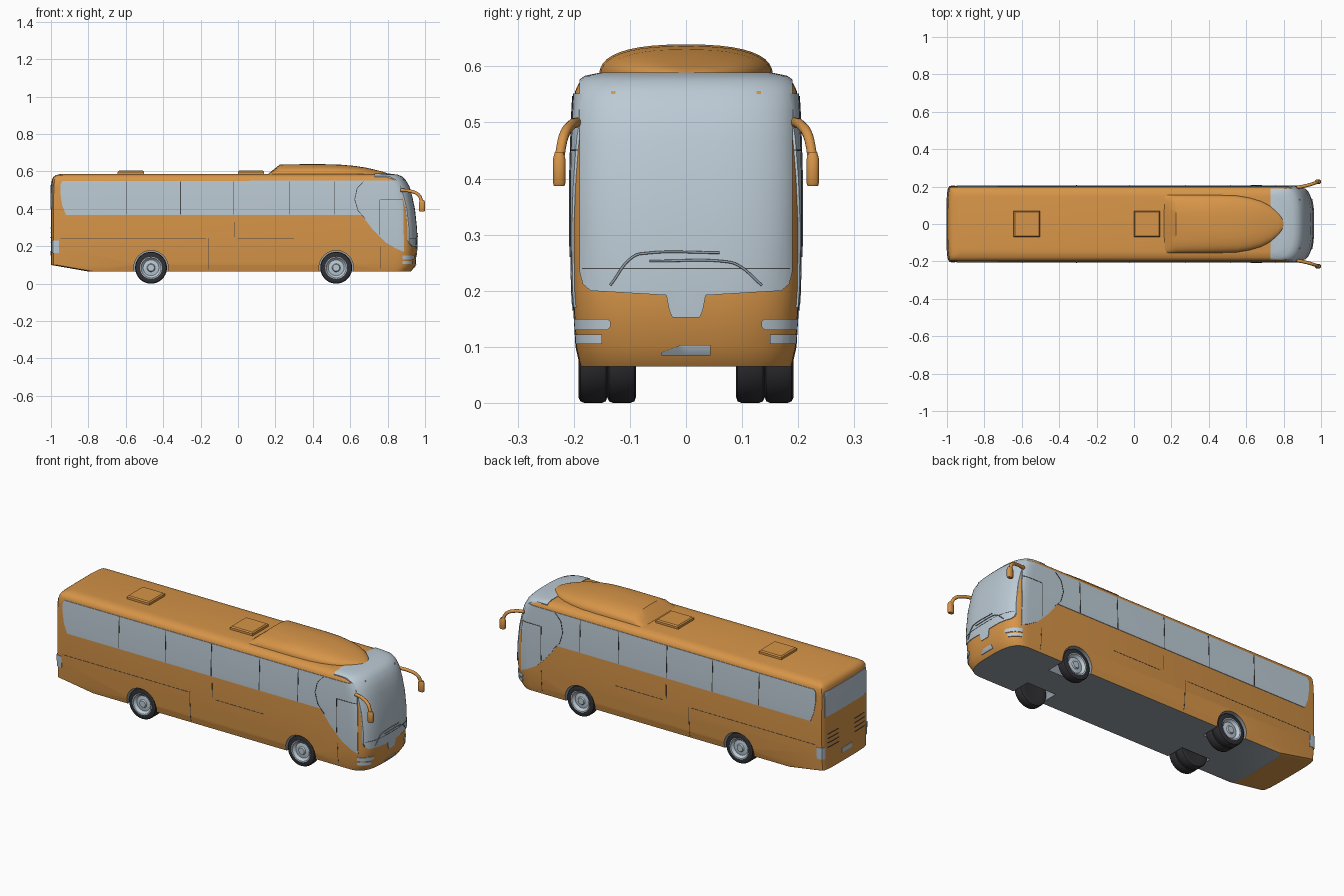
import bpy, bmesh, math
from mathutils import Vector

if "Cube" in bpy.data.objects:
    bpy.data.objects.remove(bpy.data.objects["Cube"], do_unlink=True)


def material(name, color):
    m = bpy.data.materials.new(name)
    m.use_nodes = True
    m.diffuse_color = (*color, 1)
    m.node_tree.nodes["Principled BSDF"].inputs["Base Color"].default_value = (*color, 1)
    return m


ORANGE = material("orange paint", (0.68, 0.30, 0.065))
GLASS = material("pale glass", (0.50, 0.59, 0.66))
FLOOR = material("underbody grey", (0.30, 0.35, 0.39))
RUBBER = material("tyre rubber", (0.03, 0.03, 0.035))
TRIM = material("dark seam", (0.07, 0.07, 0.07))


def finish(name, bm, mats, angle=35):
    bmesh.ops.recalc_face_normals(bm, faces=bm.faces)
    me = bpy.data.meshes.new(name)
    bm.to_mesh(me)
    bm.free()
    for m in mats:
        me.materials.append(m)
    ob = bpy.data.objects.new(name, me)
    bpy.context.collection.objects.link(ob)
    smooth(ob, angle)
    return ob


def smooth(ob, angle=35):
    bpy.ops.object.select_all(action='DESELECT')
    ob.select_set(True)
    bpy.context.view_layer.objects.active = ob
    bpy.ops.object.shade_smooth_by_angle(angle=math.radians(angle))


def loft(rings):
    """Skin closed rings of points and cap both ends."""
    bm = bmesh.new()
    rows = [[bm.verts.new(p) for p in r] for r in rings]
    n = len(rows[0])
    for a, b in zip(rows, rows[1:]):
        for i in range(n):
            j = (i + 1) % n
            bm.faces.new((a[i], a[j], b[j], b[i]))
    bm.faces.new(rows[0])
    bm.faces.new(rows[-1])
    return bm


def prisms(polys, axis, spans):
    """Extrude flat outlines along x or y between each pair of limits."""
    bm = bmesh.new()
    for poly in polys:
        for span in spans:
            ends = [[bm.verts.new((d, a, b) if axis == 'x' else (a, d, b)) for a, b in poly]
                    for d in span]
            n = len(poly)
            for i in range(n):
                j = (i + 1) % n
                bm.faces.new((ends[0][i], ends[0][j], ends[1][j], ends[1][i]))
            bm.faces.new(ends[0])
            bm.faces.new(ends[1])
    return bm


def boolean(ob, cutter, operation):
    cutter.hide_render = True
    mod = ob.modifiers.new("cut", 'BOOLEAN')
    mod.operation, mod.solver, mod.object = operation, 'EXACT', cutter
    bpy.context.view_layer.objects.active = ob
    bpy.ops.object.modifier_apply(modifier=mod.name)
    bpy.data.objects.remove(cutter, do_unlink=True)
    smooth(ob)


# Body levels: height, half width, rear x, front x
LEVELS = [(.065, .188, -.80, .925), (.10, .196, -1, .95), (.20, .202, -1, .957),
          (.30, .204, -1, .954), (.40, .204, -1, .943), (.47, .202, -1, .928),
          (.52, .200, -.999, .914), (.555, .198, -.995, .893), (.57, .191, -.988, .875),
          (.58, .178, -.975, .85), (.586, .15, -.95, .80)]
NOSE = 0.11


def power(v, e):
    return math.copysign(abs(v) ** e, v)


def body_rings(o=0):
    rings = []
    for z, w, rear, front in LEVELS:
        w, rear, front = w + o, rear - o, front + o
        ring = []
        for i in range(25):
            t = math.pi * (i / 24 - .5)
            ring.append((front - NOSE + NOSE * power(math.cos(t), .667),
                         w * power(math.sin(t), .667), z + (o if z > .56 else 0)))
        for i in range(13):
            t = math.pi * (i / 12 + .5)
            ring.append((rear + .03 + .03 * power(math.cos(t), .5),
                         w * power(math.sin(t), .5), z + (o if z > .56 else 0)))
        rings.append(ring)
    return rings


def front_x(y, z):
    for a, b in zip(LEVELS, LEVELS[1:]):
        if a[0] <= z <= b[0]:
            k = (z - a[0]) / (b[0] - a[0])
            w, f = a[1] + k * (b[1] - a[1]), a[3] + k * (b[3] - a[3])
            return f - NOSE + NOSE * (1 - abs(y / w) ** 3) ** .333


def panel(name, polys, axis, spans, mat, o=.003):
    """Thin skin following the body inside the given outlines."""
    ob = finish(name, loft(body_rings(o)), [mat])
    boolean(ob, finish("cutter", prisms(polys, axis, spans), [mat]), 'INTERSECT')
    return ob


def rect(a, b, c, d):
    return [(a, c), (b, c), (b, d), (a, d)]


def both(polys):
    return polys + [[(-a, b) for a, b in p] for p in polys]


def stroke(path, w=.004):
    return path + [(a + w, b) for a, b in reversed(path)]


# Body shell with wheel arches
AXLES = {"rear": -.465, "front": .525}
bm = loft(body_rings())
for f in bm.faces:
    if f.calc_center_median().z < .066:
        f.material_index = 1
body = finish("body", bm, [ORANGE, FLOOR])
arches = [[(x + .092 * math.cos(math.tau * i / 40), .085 + .092 * math.sin(math.tau * i / 40))
           for i in range(40)] for x in AXLES.values()]
bm = prisms(arches, 'y', [(.08, .3), (-.3, -.08)])
for f in bm.faces:
    f.material_index = 1
boolean(body, finish("cutter", bm, [ORANGE, FLOOR]), 'DIFFERENCE')

# Side glass sweeping down beside the driver
SIDES = [(.165, .3), (-.3, -.165)]
side = [(-.92, .368), (-.94, .42), (-.95, .48), (-.95, .53), (-.94, .548), (.855, .552),
        (.875, .50), (.885, .40), (.887, .17), (.85, .185), (.79, .22), (.72, .29), (.66, .368)]
panel("side_windows", [side], 'y', SIDES, GLASS)
seams = [rect(x, x + .004, .37, .547) for x in (-.6, -.31, -.025, .275, .515)]
seams.append(stroke([(.68, .345), (.64, .39), (.622, .45), (.635, .51), (.67, .547)]))
seams += [rect(.757, .76, .26, .45), rect(.762, .88, .449, .452)]
panel("window_seams", seams, 'y', SIDES, TRIM, .0045)
lines = [rect(-.95, -.17, .239, .241), rect(-.16, -.157, .075, .243),
         rect(-.02, -.017, .25, .33), rect(0, .3, .239, .241), rect(.76, .762, .08, .2)]
panel("locker_seams", lines, 'y', SIDES, TRIM, .001)

# Windscreen wrapping onto the roof, with centre notch
half = [(.19, .65), (.19, .235), (.184, .212), (.17, .2), (.035, .192), (.03, .165), (.024, .152)]
screen = half + [(-a, b) for a, b in reversed(half)]
panel("windscreen", [screen], 'x', [(.73, 1.1)], GLASS)
panel("windscreen_seam", [rect(-.185, .185, .239, .241)], 'x', [(.85, 1.1)], TRIM, .004)

# Lamps and plates
lamps = both([[(.135, .135), (.14, .13), (.25, .13), (.25, .15), (.14, .15), (.135, .145)],
              rect(.15, .25, .105, .122)])
panel("headlamps", lamps, 'x', [(.88, 1.1)], GLASS)
panel("front_plate", [[(-.044, .085), (.044, .085), (.044, .103), (-.01, .103), (-.044, .09)]],
      'x', [(.88, 1.1)], GLASS)
panel("marker_lamps", both([rect(.126, .134, .551, .556)]), 'x', [(.86, 1.1)], ORANGE, .005)
REAR = [(-1.1, -.957)]
panel("tail_lamps", both([rect(.182, .25, .165, .23)]), 'x', REAR, GLASS)
panel("rear_window", [rect(-.185, .185, .40, .54)], 'x', REAR, GLASS)
panel("rear_plate", [rect(-.045, .045, .15, .175)], 'x', REAR, GLASS)
slats = both([rect(.07, .165, z, z + .004) for z in (.22, .245, .27, .295)])
panel("rear_vents", slats, 'x', REAR, TRIM, .002)

# Roof pod: x, half width, height
pod = []
for x, w, h in [(.16, .155, .005), (.19, .155, .03), (.225, .155, .058), (.45, .155, .059),
                (.55, .152, .056), (.62, .14, .05), (.68, .122, .041), (.73, .096, .03),
                (.77, .062, .02), (.79, .038, .014), (.803, .01, .007)]:
    arc = [math.pi * i / 20 for i in range(21)]
    pod.append([(x, w * power(math.cos(t), .8), .58 + h * power(math.sin(t), .75)) for t in arc])
finish("roof_pod", loft(pod), [ORANGE])

# Roof hatches
for name, x in (("rear_hatch", -.573), ("front_hatch", .07)):
    bm = loft([[(x + s * a, s * b, z) for a, b in ((1, 1), (-1, 1), (-1, -1), (1, -1))]
               for s, z in ((.07, .58), (.07, .598), (.064, .604))])
    finish(name, bm, [ORANGE], 20)


def lathe(name, profile, mat, x, side, shift=0):
    bm = bmesh.new()
    vs = [bm.verts.new((x + r, side * (y + shift), .085)) for r, y in profile]
    es = [bm.edges.new(p) for p in zip(vs, vs[1:])]
    bmesh.ops.spin(bm, geom=vs + es, cent=(x, 0, .085), axis=(0, 1, 0),
                   angle=math.tau, steps=40)
    bmesh.ops.remove_doubles(bm, verts=bm.verts, dist=.0002)
    finish(name, bm, [mat])


# Wheels, doubled at the rear
tyre = [(.056, .184), (.058, .19), (.074, .192), (.082, .188), (.085, .181), (.085, .15),
        (.082, .143), (.074, .14), (.05, .142), (0, .145)]
rim = [(0, .186), (.018, .186), (.022, .179), (.042, .176), (.05, .182), (.054, .19), (.059, .191)]
for end, x in AXLES.items():
    for label, s in (("left", 1), ("right", -1)):
        lathe(f"{end}_{label}_tyre", tyre, RUBBER, x, s)
        lathe(f"{end}_{label}_rim", rim, GLASS, x, s)
        if end == "rear":
            lathe(f"inner_{label}_tyre", tyre, RUBBER, x, s, -.051)


def tube(name, points, radius, mat):
    cu = bpy.data.curves.new(name, 'CURVE')
    cu.dimensions, cu.bevel_depth, cu.bevel_resolution = '3D', radius, 3
    cu.use_fill_caps = True
    sp = cu.splines.new('BEZIER')
    sp.bezier_points.add(len(points) - 1)
    for bp, p in zip(sp.bezier_points, points):
        bp.co = Vector(p)
        bp.handle_left_type = bp.handle_right_type = 'AUTO'
    cu.materials.append(mat)
    ob = bpy.data.objects.new(name, cu)
    bpy.context.collection.objects.link(ob)


# Wing mirrors
for label, s in (("left", 1), ("right", -1)):
    tube(f"{label}_mirror_arm", [(.87, s * .195, .50), (.92, s * .205, .495),
                                 (.965, s * .218, .475), (.984, s * .226, .435)], .009, ORANGE)
    head = [[(.984 + a * k, s * (.226 + b * k), z)
             for a, b in ((.016, .006), (.01, .011), (-.01, .011), (-.016, .006),
                          (-.016, -.006), (-.01, -.011), (.01, -.011), (.016, -.006))]
            for z, k in ((.387, .85), (.392, 1), (.435, 1), (.447, .7))]
    finish(f"{label}_mirror_head", loft(head), [ORANGE], 50)

# Wipers
for label, path in (("right", [(-.135, .21), (-.092, .262), (-.07, .267), (.06, .268)]),
                    ("left", [(.135, .21), (.09, .247), (.07, .252), (-.065, .253)])):
    tube(f"{label}_wiper", [(front_x(y, z) + .006, y, z) for y, z in path], .0022, FLOOR)
